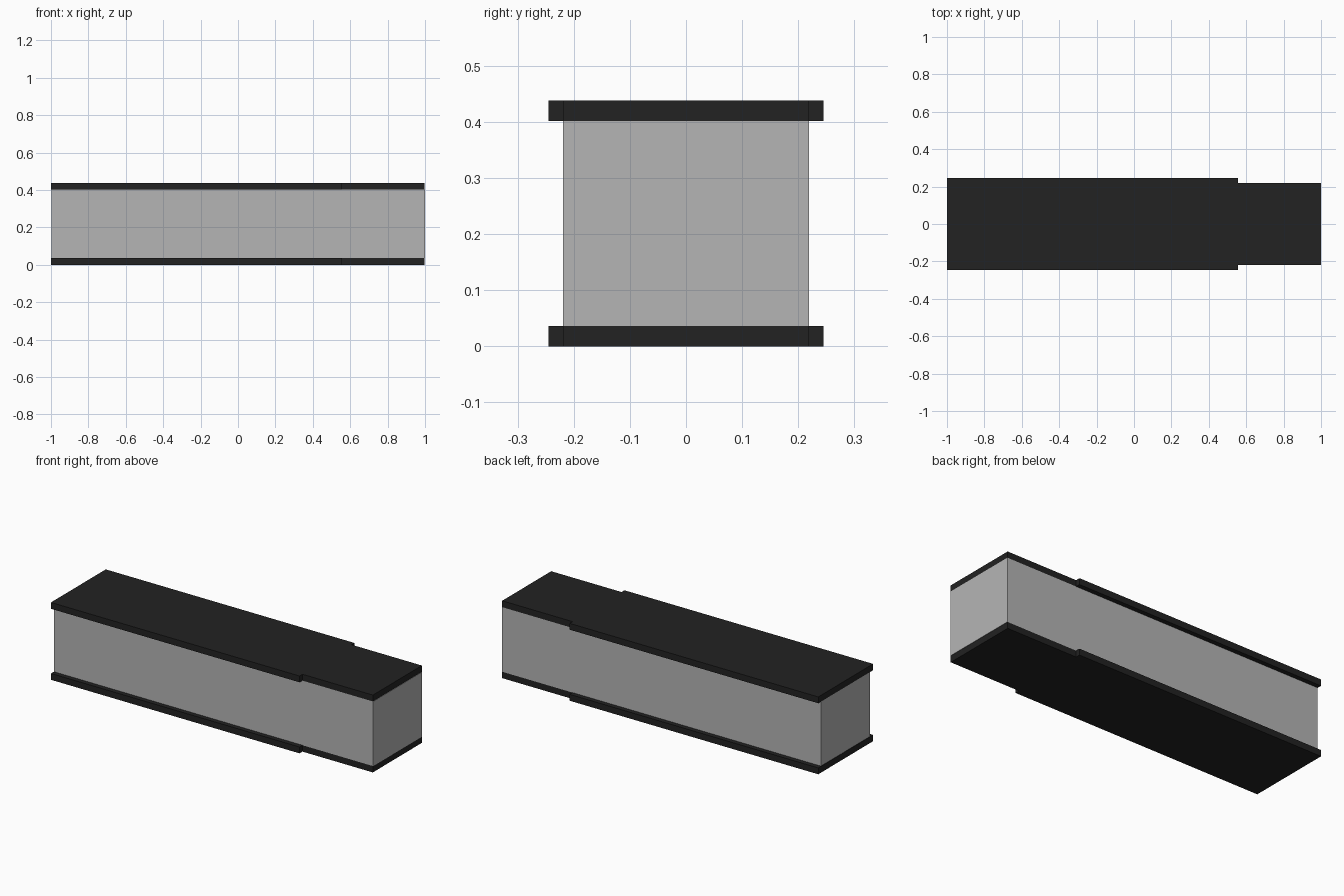
import bpy
import bmesh

if "Cube" in bpy.data.objects:
    bpy.data.objects.remove(bpy.data.objects["Cube"])


def material(name, value):
    mat = bpy.data.materials.new(name)
    mat.diffuse_color = (value, value, value, 1.0)
    mat.use_nodes = True
    mat.node_tree.nodes["Principled BSDF"].inputs["Base Color"].default_value = mat.diffuse_color
    return mat


def extrude_outline(name, outline, z0, z1, mat):
    """Solid from a closed counter-clockwise plan outline."""
    bm = bmesh.new()
    face = bm.faces.new([bm.verts.new((x, y, z0)) for x, y in outline])
    top = bmesh.ops.extrude_face_region(bm, geom=[face])
    verts = [g for g in top["geom"] if isinstance(g, bmesh.types.BMVert)]
    bmesh.ops.translate(bm, verts=verts, vec=(0, 0, z1 - z0))
    bmesh.ops.recalc_face_normals(bm, faces=bm.faces)
    mesh = bpy.data.meshes.new(name)
    bm.to_mesh(mesh)
    bm.free()
    mesh.materials.append(mat)
    obj = bpy.data.objects.new(name, mesh)
    bpy.context.collection.objects.link(obj)
    return obj


dark = material("dark trim", 0.016)
grey = material("grey panel", 0.46)

HEIGHT, SLAB = 0.438, 0.036
WIDE, NARROW, STEP = 0.245, 0.219, 0.557

# Stepped slabs: wide along most of the length, narrow at the right end
half = [(-1, -WIDE), (STEP, -WIDE), (STEP, -NARROW), (0.998, -NARROW)]
slab_outline = half + [(x, -y) for x, y in reversed(half)]
extrude_outline("bottom_slab", slab_outline, 0, SLAB, dark)
extrude_outline("top_slab", slab_outline, HEIGHT - SLAB, HEIGHT, dark)

# Box-shaped body between the slabs
side = [(-0.998, -NARROW), (1.0, -NARROW)]
body_outline = side + [(x, -y) for x, y in reversed(side)]
extrude_outline("body_panels", body_outline, SLAB, HEIGHT - SLAB, grey)
